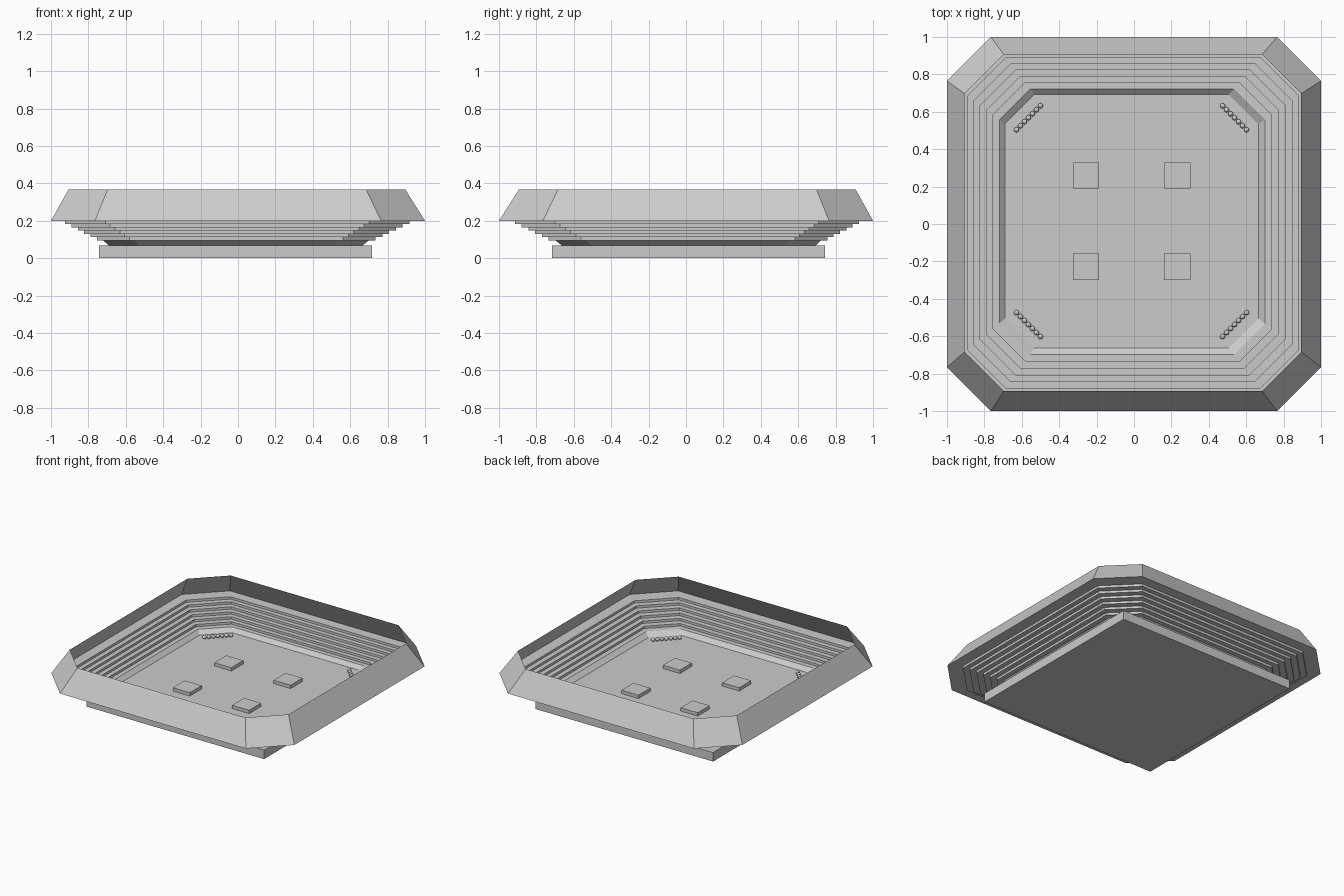
import bpy, bmesh
from mathutils import Matrix

if "Cube" in bpy.data.objects:
    bpy.data.objects.remove(bpy.data.objects["Cube"])

CX, CY = -0.013, 0.015   # lower parts sit slightly off centre


def finish(name, bm, smooth=False):
    me = bpy.data.meshes.new(name)
    for f in bm.faces:
        f.smooth = smooth
    bm.to_mesh(me)
    bm.free()
    ob = bpy.data.objects.new(name, me)
    bpy.context.collection.objects.link(ob)
    return ob


def octagon(bm, half, cut, z, shift):
    # square ring with cut corners, drifting off centre by the shift factor
    c = half - cut
    pts = [(half, -c), (half, c), (c, half), (-c, half),
           (-half, c), (-half, -c), (-c, -half), (c, -half)]
    return [bm.verts.new((x + CX * shift, y + CY * shift, z)) for x, y in pts]


def loft(name, rings, cap=False):
    bm = bmesh.new()
    loops = [octagon(bm, *r) for r in rings]
    for a, b in zip(loops, loops[1:]):
        for i in range(8):
            j = (i + 1) % 8
            bm.faces.new((a[i], a[j], b[j], b[i]))
    if cap:
        bm.faces.new(loops[-1])
    return finish(name, bm)


def box(name, x, y, z0, z1, size):
    bm = bmesh.new()
    bmesh.ops.create_cube(bm, size=1)
    bmesh.ops.scale(bm, vec=(size, size, z1 - z0), verts=bm.verts)
    bmesh.ops.translate(bm, vec=(x, y, (z0 + z1) / 2), verts=bm.verts)
    return finish(name, bm)


# Inward leaning outer rim, an open sheet
loft("outer_rim", [(1.0, 0.235, 0.2, 0), (0.9, 0.209, 0.368, 0.45)])

# Ledge, stepped walls and floor in one profile
rings = [(1.0, 0.235, 0.2, 0)]
STEPS = 6
for i in range(STEPS + 1):
    t = i / STEPS
    half, cut = 0.92 - 0.21 * t, 0.215 - 0.05 * t
    shift = 0.3 + 0.5 * t
    z = 0.2 - 0.0175 * i
    rings.append((half, cut, z, shift))
    if i < STEPS:
        rings.append((half, cut, z - 0.0175, shift))
rings.append((0.678, 0.158, 0.068, 1))
loft("stepped_bowl", rings, cap=True)

# Square base
box("base_slab", -0.014, 0.014, 0, 0.067, 1.46)

# Raised pads and diagonal bead rows in each quarter
for sx in (-1, 1):
    for sy in (-1, 1):
        box("floor_pad", CX + sx * 0.244, CY + sy * 0.244, 0.066, 0.093, 0.14)
        bm = bmesh.new()
        for i in range(7):
            t = i / 6
            x = CX + sx * (0.615 - 0.128 * t)
            y = CY + sy * (0.489 + 0.128 * t)
            bmesh.ops.create_uvsphere(bm, u_segments=12, v_segments=8, radius=0.014,
                                      matrix=Matrix.Translation((x, y, 0.082)))
        finish("corner_beads", bm, smooth=True)
